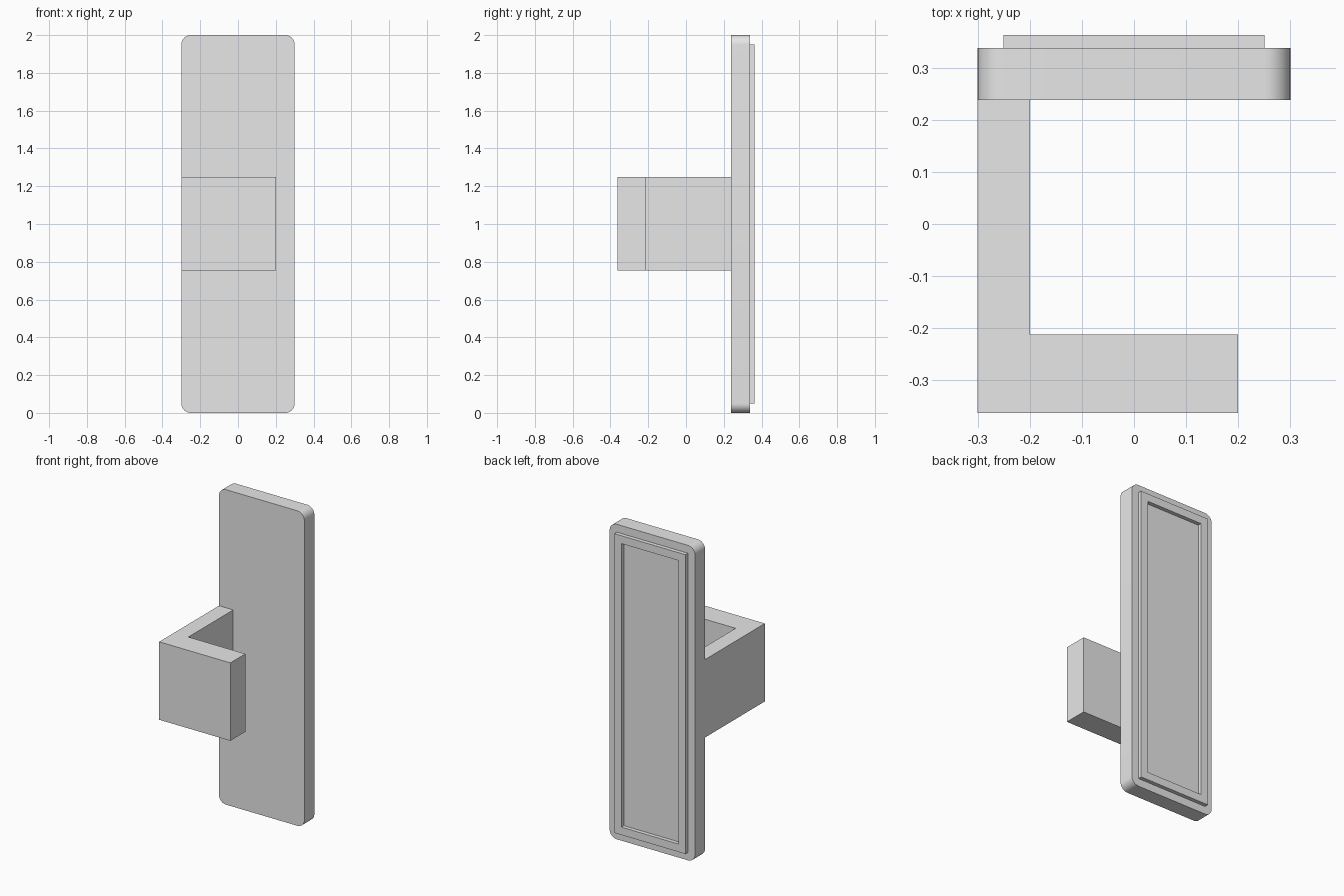
import bpy, bmesh, math
from mathutils import Vector

cube = bpy.data.objects.get("Cube")
if cube:
    bpy.data.objects.remove(cube, do_unlink=True)

GREY = (0.8, 0.8, 0.8, 1.0)
grey = bpy.data.materials.new("plain grey")
grey.use_nodes = True
grey.diffuse_color = GREY
grey.node_tree.nodes["Principled BSDF"].inputs["Base Color"].default_value = GREY

# Depth levels from front to back
HOOK_FRONT, HOOK_BACK = -0.3625, -0.2125
PLATE_FRONT, PLATE_BACK = 0.2375, 0.3375
RIM_BACK = 0.3625


def finish(bm, name):
    bmesh.ops.recalc_face_normals(bm, faces=bm.faces)
    mesh = bpy.data.meshes.new(name)
    bm.to_mesh(mesh)
    bm.free()
    mesh.materials.append(grey)
    obj = bpy.data.objects.new(name, mesh)
    bpy.context.collection.objects.link(obj)
    return obj


def extrude_profile(name, points, direction):
    bm = bmesh.new()
    face = bm.faces.new([bm.verts.new(p) for p in points])
    new = bmesh.ops.extrude_face_region(bm, geom=[face], use_keep_orig=True)["geom"]
    verts = [g for g in new if isinstance(g, bmesh.types.BMVert)]
    bmesh.ops.translate(bm, verts=verts, vec=Vector(direction))
    return finish(bm, name)


# Back plate: tall slab with rounded corners
radius, steps = 0.05, 10
outline = []
for i, (sx, sz) in enumerate([(1, 1), (-1, 1), (-1, -1), (1, -1)]):
    for s in range(steps + 1):
        a = math.pi / 2 * (i + s / steps)
        outline.append((sx * (0.3 - radius) + radius * math.cos(a), PLATE_FRONT,
                        1 + sz * (1 - radius) + radius * math.sin(a)))
plate = extrude_profile("back_plate", outline, (0, PLATE_BACK - PLATE_FRONT, 0))
bpy.ops.object.select_all(action='DESELECT')
plate.select_set(True)
bpy.context.view_layer.objects.active = plate
bpy.ops.object.shade_smooth_by_angle(angle=math.radians(30))

# Hook: side arm and front bar in one L-shaped profile
hook_profile = [(-0.3, HOOK_FRONT), (0.2, HOOK_FRONT), (0.2, HOOK_BACK),
                (-0.2, HOOK_BACK), (-0.2, PLATE_FRONT), (-0.3, PLATE_FRONT)]
extrude_profile("hook", [(x, y, 0.755) for x, y in hook_profile], (0, 0, 0.495))

# Raised rectangular rim on the back of the plate
bm = bmesh.new()
loops = []
for half_w, half_h in ((0.25, 0.95), (0.2, 0.9)):
    for y in (PLATE_BACK, RIM_BACK):
        loops.append([bm.verts.new((sx * half_w, y, 1 + sz * half_h))
                      for sx, sz in ((1, 1), (-1, 1), (-1, -1), (1, -1))])
outer_low, outer_high, inner_low, inner_high = loops
ring = [outer_low, outer_high, inner_high, inner_low]
for k in range(4):
    a, b = ring[k], ring[(k + 1) % 4]
    for i in range(4):
        j = (i + 1) % 4
        bm.faces.new((a[i], a[j], b[j], b[i]))
finish(bm, "back_rim")
